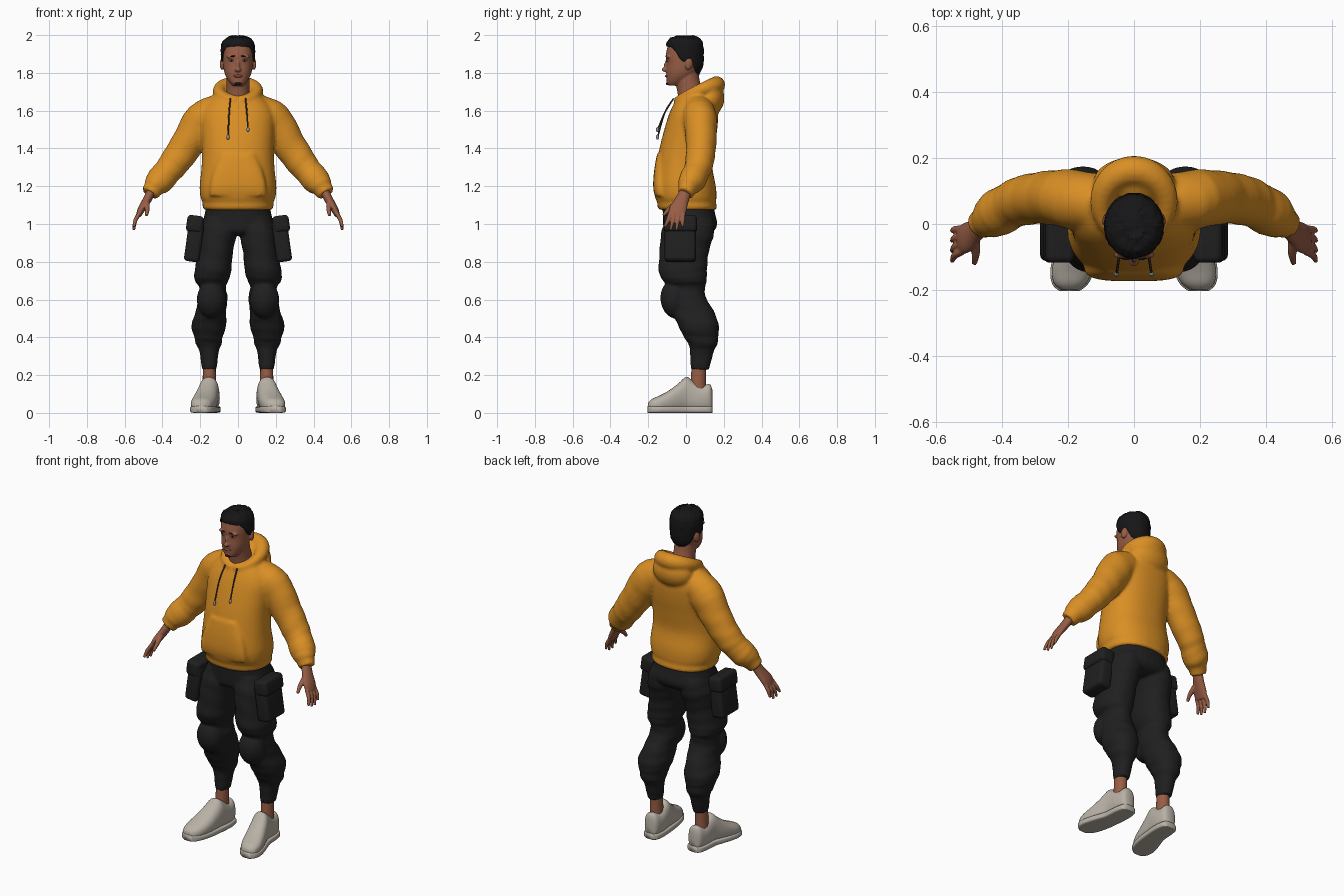
import bpy, bmesh, random
from math import sin, cos, pi, radians, copysign
from mathutils import Vector

random.seed(4)
if "Cube" in bpy.data.objects:
    bpy.data.objects.remove(bpy.data.objects["Cube"])
X, Y, Z = Vector((1, 0, 0)), Vector((0, 1, 0)), Vector((0, 0, 1))


def material(name, *rgb):
    m = bpy.data.materials.new(name)
    m.use_nodes = True
    m.diffuse_color = (*rgb, 1)
    m.node_tree.nodes["Principled BSDF"].inputs["Base Color"].default_value = (*rgb, 1)
    return m


ORANGE = material("orange cloth", .70, .275, .018)
BLACK = material("black cloth", .014, .014, .015)
SKIN = material("skin", .31, .11, .06)
LIPS = material("lip", .23, .07, .05)
HAIR = material("black hair", .008, .008, .009)
SHOE = material("light grey shoe", .48, .44, .38)
CORD = material("dark cord", .05, .045, .04)
METAL = material("grey metal", .3, .3, .3)
WHITE = material("eye white", .5, .45, .42)


def make(name, bm, mat):
    bmesh.ops.recalc_face_normals(bm, faces=bm.faces)
    me = bpy.data.meshes.new(name)
    bm.to_mesh(me)
    bm.free()
    me.shade_smooth()
    me.materials.append(mat)
    ob = bpy.data.objects.new(name, me)
    bpy.context.collection.objects.link(ob)
    return ob


def smooth_path(rings, steps):
    """Catmull-Rom interpolation of ring parameters."""
    out = []
    for i in range(len(rings) - 1):
        a, b, c, d = (Vector(rings[max(0, min(len(rings) - 1, i + k))]) for k in (-1, 0, 1, 2))
        for s in range(steps):
            t = s / steps
            out.append(b + .5 * t * (c - a + t * (2*a - 5*b + 4*c - d + t * (3*(b - c) + d - a))))
    return out + [Vector(rings[-1])]


def loft(name, mat, rings, axis=None, ref=Y, power=2, steps=4, seg=32, side=1, fold=0):
    """Skin superellipse rings (x, y, z, radius u, radius v) along a path."""
    path = smooth_path([(r[0] * side, *r[1:]) for r in rings], steps)
    bm = bmesh.new()
    loops = []
    for i, p in enumerate(path):
        t = axis or (path[min(i + 1, len(path) - 1)] - path[max(i - 1, 0)]).to_3d().normalized()
        u = t.cross(ref).normalized()
        v = t.cross(u)
        loop = []
        for k in range(seg):
            a = 2 * pi * k / seg
            f = 1 + fold * sin(i * 1.9 + 2 * sin(a + i * .2))
            cu, cv = (copysign(abs(w) ** (2 / power), w) * f for w in (cos(a), sin(a)))
            loop.append(bm.verts.new(Vector(p[:3]) + u * cu * p[3] + v * cv * p[4]))
        loops.append(loop)
    for a, b in zip(loops, loops[1:]):
        for k in range(seg):
            bm.faces.new((a[k], a[k - 1], b[k - 1], b[k]))
    bm.faces.new(loops[0])
    bm.faces.new(loops[-1])
    return make(name, bm, mat)


def ball(name, mat, loc, size, rot=(0, 0, 0)):
    bm = bmesh.new()
    bmesh.ops.create_uvsphere(bm, u_segments=24, v_segments=14, radius=1)
    ob = make(name, bm, mat)
    ob.location, ob.scale, ob.rotation_euler = loc, size, rot
    return ob


def fuse(parts, voxel, smooth):
    """Join overlapping parts into one continuous soft surface."""
    bpy.ops.object.select_all(action='DESELECT')
    for p in parts:
        p.select_set(True)
    bpy.context.view_layer.objects.active = parts[0]
    bpy.ops.object.join()
    r = parts[0].modifiers.new("blend", 'REMESH')
    r.mode, r.voxel_size, r.use_smooth_shade = 'VOXEL', voxel, True
    s = parts[0].modifiers.new("soften", 'SMOOTH')
    s.factor, s.iterations = .5, smooth


def upright(rows):
    """Rows of (z, y, rx, ry) as centred rings."""
    return [(0, y, z, rx, ry) for z, y, rx, ry in rows]


SIDES = (("left", 1), ("right", -1))

# Hoodie: body, hem band, front pouch, hood and sleeves
body = [loft("hoodie", ORANGE, upright([
    (1.075, .008, .178, .15), (1.09, .007, .188, .157), (1.115, .003, .187, .155), (1.14, -.001, .198, .162),
    (1.2, -.005, .203, .163), (1.3, -.008, .193, .148), (1.4, .005, .19, .145), (1.5, .025, .195, .14),
    (1.58, .04, .195, .13), (1.64, .05, .165, .113), (1.685, .055, .11, .09), (1.7, .055, .07, .06)]),
    axis=Z, power=2.3, seg=48)]
body.append(loft("pouch", ORANGE, upright([
    (1.15, -.13, .15, .036), (1.2, -.133, .15, .041), (1.28, -.13, .13, .039), (1.37, -.125, .09, .029)]),
    axis=Z, power=3))
rim = []
for k in range(17):
    a = .12 + (2 * pi - .24) * k / 16
    back = (1 - cos(a)) / 2
    r = .02 + .026 * back
    rim.append((.1 * sin(a), .057 - .105 * cos(a), 1.652 + .085 * back ** .8, r, r))
body.append(loft("hood_rim", ORANGE, rim, ref=Z, steps=2, seg=16))
body.append(ball("hood_back", ORANGE, (0, .125, 1.66), (.125, .078, .092), (radians(-12), 0, 0)))
for side, s in SIDES:
    body.append(loft(side + "_sleeve", ORANGE, [
        (.1, .06, 1.6, .085, .085), (.185, .075, 1.55, .1, .09), (.27, .08, 1.42, .088, .08),
        (.34, .07, 1.32, .08, .075), (.375, .055, 1.277, .073, .07), (.41, .035, 1.235, .075, .072),
        (.437, .015, 1.205, .064, .06), (.447, .01, 1.19, .054, .05), (.468, -.005, 1.16, .047, .043)],
        side=s, fold=.018))
fuse(body, .01, 3)

# Drawstrings
for side, s, low in (("left", 1, 1.5), ("right", -1, 1.46)):
    loft(side + "_drawstring", CORD, [(.04, -.065, 1.665, .004, .004), (.047, -.112, 1.59, .004, .004),
                                      (.053, -.15, low, .004, .004)], ref=X, seg=8, side=s)
    ball(side + "_cord_tip", METAL, (.053 * s, -.151, low), (.008, .008, .014))

# Trousers: hips, legs and knee pads
pants = [loft("trousers", BLACK, upright([
    (1.12, .008, .165, .135), (1.06, .015, .175, .138), (1.0, .022, .186, .143), (.96, .015, .17, .13),
    (.94, .01, .1, .09)]), axis=Z, power=2.3)]
for side, s in SIDES:
    pants.append(loft(side + "_leg", BLACK, [
        (.095, .02, 1.03, .085, .125), (.108, .008, .95, .1, .14), (.12, -.01, .85, .093, .13),
        (.133, -.017, .75, .097, .128), (.14, -.006, .7, .089, .116), (.135, .003, .665, .07, .098),
        (.133, .005, .61, .078, .1), (.143, .035, .54, .08, .112), (.155, .067, .46, .092, .107),
        (.156, .08, .4, .074, .09), (.155, .09, .365, .069, .077), (.153, .085, .33, .052, .064),
        (.152, .076, .25, .041, .051), (.152, .075, .228, .036, .046)],
        axis=Z, power=2.2, side=s, fold=.015))
    pants.append(ball(side + "_knee_pad", BLACK, (.14 * s, -.063, .6), (.078, .072, .1), (radians(8), 0, 0)))
fuse(pants, .008, 2)

# Cargo pockets with flaps
for side, s in SIDES:
    for part, loc, size in (("pocket", (.232, -.03, .91), (.082, .165, .22)),
                            ("pocket_flap", (.228, -.03, 1.0), (.088, .175, .09))):
        bm = bmesh.new()
        bmesh.ops.create_cube(bm, size=1)
        bmesh.ops.scale(bm, vec=size, verts=bm.verts)
        ob = make(side + "_" + part, bm, BLACK)
        ob.location = (loc[0] * s, *loc[1:])
        ob.rotation_euler = (0, radians(-8) * s, 0)
        bevel = ob.modifiers.new("round", 'BEVEL')
        bevel.width, bevel.segments = .02, 4

# Ankles and shoes, built from heel to toe
shoe = [(.147, .139, .12, .024), (.147, .125, .148, .042), (.148, .08, .142, .051), (.15, .035, .168, .052),
        (.154, 0, .186, .053), (.163, -.04, .152, .058), (.175, -.09, .115, .063), (.187, -.14, .088, .062),
        (.194, -.18, .07, .049), (.196, -.2, .05, .026)]
for side, s in SIDES:
    loft(side + "_ankle", SKIN, [(.152, .065, .1, .037, .042), (.152, .065, .17, .035, .04),
                                 (.152, .068, .25, .034, .038)], axis=Z, side=s)
    loft(side + "_shoe", SHOE, [(x, y, h / 2 + .004, w, h / 2) for x, y, h, w in shoe],
         axis=Y, ref=Z, power=2.4, side=s)
    loft(side + "_sole", SHOE, [(x, y * 1.015, .018, w + .005, .018) for x, y, h, w in shoe],
         axis=Y, ref=Z, power=5, side=s)

# Hands with four fingers and a thumb
for side, s in SIDES:
    hand = [loft(side + "_hand", SKIN, [
        (.45, .005, 1.19, .025, .029), (.48, -.02, 1.13, .023, .036), (.51, -.042, 1.08, .02, .046),
        (.527, -.05, 1.045, .014, .042)], side=s)]
    for i, tip in enumerate((.985, .968, .967, .985)):
        y = -.083 + .023 * i
        hand.append(loft("finger", SKIN, [
            (.52, y, 1.06, .011, .011), (.543, y - .012 + .003 * i, 1.02, .011, .011),
            (.552, y - .03 + .008 * i, tip, .007, .007)], seg=12, side=s))
    hand.append(loft("thumb", SKIN, [(.485, -.04, 1.12, .017, .017), (.48, -.088, 1.08, .013, .013),
                                     (.485, -.12, 1.045, .008, .008)], seg=12, side=s))
    fuse(hand, .004, 2)

# Head, neck, nose, brow and ears
head = [loft("head", SKIN, upright([
    (1.733, -.062, .028, .028), (1.75, -.052, .045, .049), (1.78, -.033, .064, .071), (1.81, -.021, .074, .084),
    (1.85, -.012, .079, .091), (1.89, -.011, .08, .096), (1.93, -.009, .079, .091), (1.96, -.008, .07, .083),
    (1.98, -.005, .05, .06), (1.988, 0, .02, .025)]), axis=Z, power=2.2)]
head.append(loft("neck", SKIN, upright([(1.6, .04, .075, .07), (1.7, .022, .062, .068),
                                        (1.76, .008, .06, .064), (1.82, .005, .06, .06)]), axis=Z))
head.append(ball("nose", SKIN, (0, -.112, 1.817), (.016, .017, .012)))
head.append(ball("nose_bridge", SKIN, (0, -.104, 1.842), (.009, .013, .035), (radians(-14), 0, 0)))
head.append(ball("chin", SKIN, (0, -.085, 1.75), (.03, .018, .018)))
for side, s in SIDES:
    head.append(ball("brow", SKIN, (.033 * s, -.094, 1.885), (.03, .012, .009)))
    head.append(ball("ear", SKIN, (.084 * s, .015, 1.848), (.011, .021, .033), (radians(-10), 0, .3 * s)))
fuse(head, .005, 3)

# Face details
ball("lips", LIPS, (0, -.1, 1.783), (.025, .011, .008))
ball("chin_beard", HAIR, (0, -.094, 1.743), (.02, .013, .008))
for side, s in SIDES:
    ball(side + "_eye", WHITE, (.033 * s, -.092, 1.866), (.015, .01, .006), (0, 0, .35 * s))
    ball(side + "_iris", HAIR, (.033 * s, -.099, 1.866), (.006, .005, .006))
    ball(side + "_eyebrow", HAIR, (.034 * s, -.1, 1.887), (.021, .007, .004), (0, .1 * s, .35 * s))


# Short hair, swept from the hairline up to the crown
def interpolate(table, t):
    for a, b in zip(table, table[1:]):
        if t <= b[0]:
            f = (t - a[0]) / (b[0] - a[0])
            return [p + (q - p) * f for p, q in zip(a[1:], b[1:])]
    return table[-1][1:]


hairline = [(0, 1.942), (45, 1.937), (62, 1.91), (75, 1.87), (88, 1.857), (96, 1.875), (112, 1.87),
            (125, 1.825), (150, 1.797), (180, 1.79)]
shape = [(1.785, 0, .07, .066), (1.82, -.003, .083, .089), (1.86, -.005, .088, .098), (1.92, -.006, .091, .1),
         (1.96, -.007, .086, .096), (1.982, -.006, .068, .08), (1.994, 0, .035, .045), (2, 0, .01, .012)]
bm = bmesh.new()
columns, rows = 64, 16
grid = []
for j in range(rows + 1):
    loop = []
    for k in range(columns):
        a = 2 * pi * k / columns
        line = interpolate(hairline, min(k, columns - k) * 360 / columns)[0]
        z = line + (1.995 - line) * sin(max(j - 1, 0) / (rows - 1) * pi / 2)
        yc, rx, ry = interpolate(shape, z)
        f = .8 if j == 0 else 1 + random.uniform(-.025, .025)
        lift = random.uniform(-.004, .005) if j > rows // 2 else 0
        loop.append(bm.verts.new((rx * f * sin(a), yc - ry * f * cos(a), z + lift)))
    grid.append(loop)
for a, b in zip(grid, grid[1:]):
    for k in range(columns):
        bm.faces.new((a[k], a[k - 1], b[k - 1], b[k]))
bm.faces.new(grid[-1])
make("hair", bm, HAIR)
